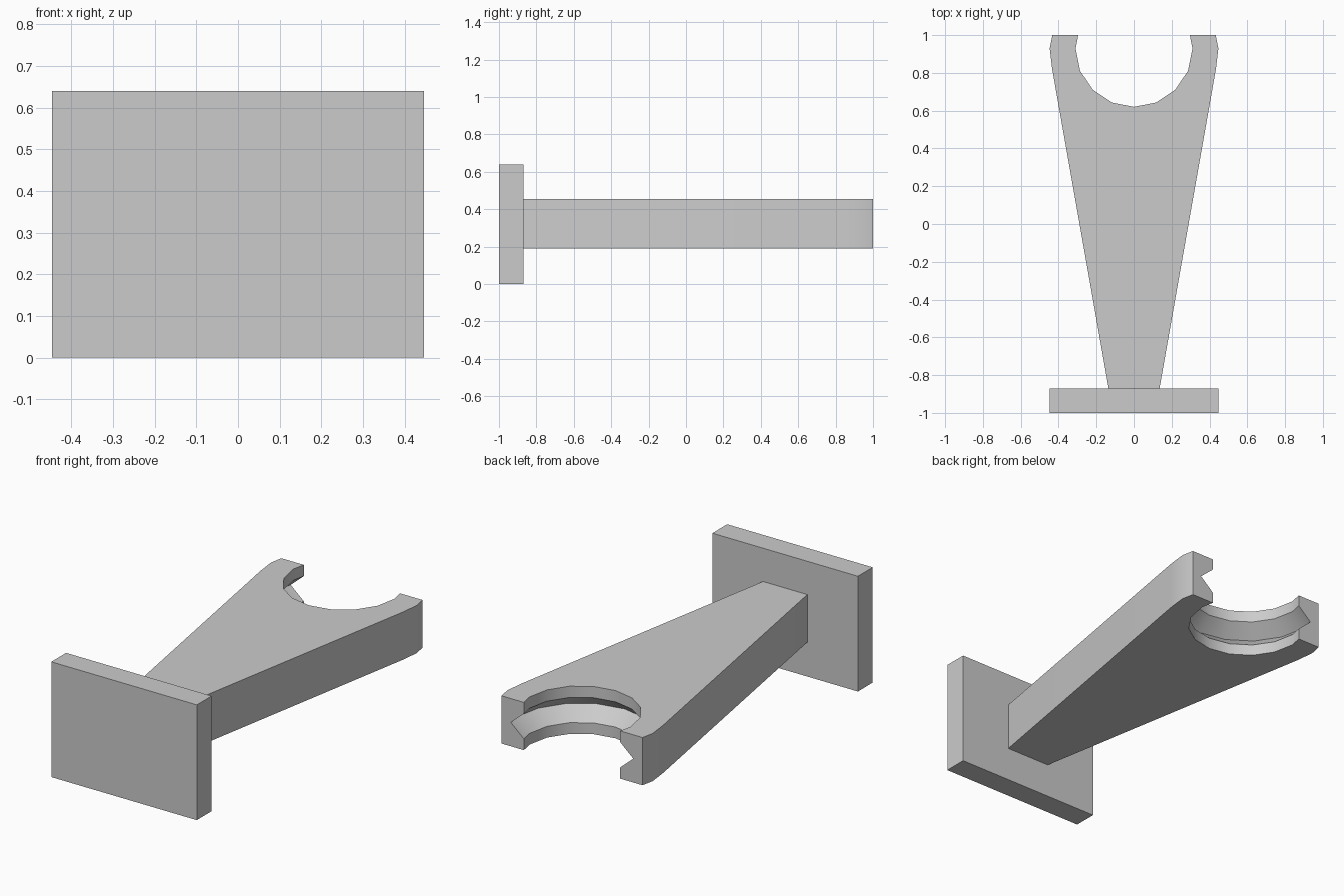
import bpy, bmesh
from math import radians, cos, sin, pi

cube = bpy.data.objects.get("Cube")
if cube:
    bpy.data.objects.remove(cube, do_unlink=True)

grey = bpy.data.materials.new("plain_grey")
grey.use_nodes = True
GREY = (0.6, 0.6, 0.6, 1)
grey.diffuse_color = GREY
grey.node_tree.nodes["Principled BSDF"].inputs["Base Color"].default_value = GREY


def finish(name, bm):
    bmesh.ops.recalc_face_normals(bm, faces=bm.faces)
    mesh = bpy.data.meshes.new(name)
    bm.to_mesh(mesh)
    bm.free()
    mesh.materials.append(grey)
    obj = bpy.data.objects.new(name, mesh)
    bpy.context.collection.objects.link(obj)
    return obj


def loft(name, rings):
    """Skin a stack of equal-length closed rings and cap both ends."""
    bm = bmesh.new()
    loops = [[bm.verts.new(p) for p in ring] for ring in rings]
    for a, b in zip(loops, loops[1:]):
        for i in range(len(a)):
            j = (i + 1) % len(a)
            bm.faces.new((a[i], a[j], b[j], b[i]))
    bm.faces.new(loops[0])
    bm.faces.new(loops[-1])
    return finish(name, bm)


def outline(points, z):
    return [(x, y, z) for x, y in points]


# Mounting plate
W = 0.447
plate = [(-W, -1), (W, -1), (W, -0.87), (-W, -0.87)]
loft("mounting_plate", [outline(plate, 0), outline(plate, 0.64)])

# Tapered arm, mirrored outline
BOTTOM, TOP = 0.19, 0.455
MID = (BOTTOM + TOP) / 2
half = [(0.136, -0.87), (0.434, 0.82), (W, 0.93), (0.433, 1)]
profile = half + [(-x, y) for x, y in reversed(half)]
arm = loft("tapered_arm", [outline(profile, BOTTOM), outline(profile, TOP)])

# Round cradle with a V groove, cut into the arm's end
SIDES, CENTRE_Y, RADIUS = 16, 0.93, 0.31
section = [(RADIUS, BOTTOM - 0.1), (RADIUS, MID - 0.07), (RADIUS + 0.08, MID),
           (RADIUS, MID + 0.07), (RADIUS, TOP + 0.1)]
angles = [2 * pi * i / SIDES for i in range(SIDES)]
cutter = loft("cradle_cutter", [
    [(r * cos(a), CENTRE_Y + r * sin(a), z) for a in angles] for r, z in section])
cutter.hide_render = True

cut = arm.modifiers.new("cradle", 'BOOLEAN')
cut.operation = 'DIFFERENCE'
cut.solver = 'EXACT'
cut.object = cutter
bpy.ops.object.select_all(action='DESELECT')
bpy.context.view_layer.objects.active = arm
arm.select_set(True)
bpy.ops.object.modifier_apply(modifier=cut.name)
bpy.data.objects.remove(cutter, do_unlink=True)
bpy.ops.object.shade_smooth_by_angle(angle=radians(30))
